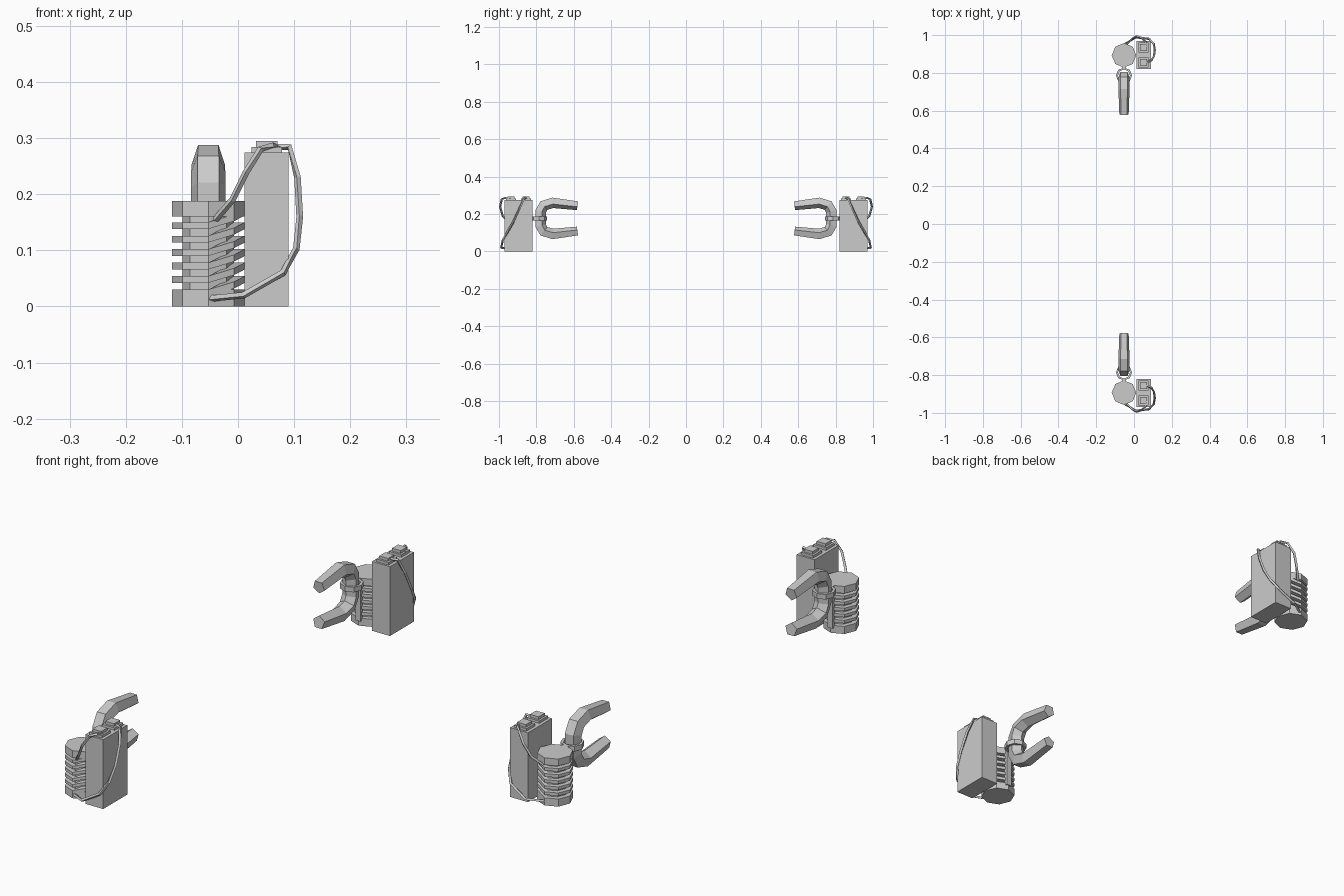
import bpy, bmesh
from math import sin, cos, pi
from mathutils import Vector

if "Cube" in bpy.data.objects:
    bpy.data.objects.remove(bpy.data.objects["Cube"])

CX, CY = -0.053, -0.893   # coil axis


def loft(name, rings, closed=False):
    """Skin a list of point rings; mirror the part to the far station."""
    bm = bmesh.new()
    vs = [[bm.verts.new(p) for p in r] for r in rings]
    n = len(vs[0])
    for i in range(len(vs) if closed else len(vs) - 1):
        a, b = vs[i], vs[(i + 1) % len(vs)]
        for j in range(n):
            k = (j + 1) % n
            bm.faces.new((a[j], a[k], b[k], b[j]))
    if not closed:
        bm.faces.new(vs[0][::-1])
        bm.faces.new(vs[-1])
    bmesh.ops.recalc_face_normals(bm, faces=bm.faces)
    me = bpy.data.meshes.new(name)
    bm.to_mesh(me)
    bm.free()
    ob = bpy.data.objects.new(name, me)
    bpy.context.collection.objects.link(ob)
    m = ob.modifiers.new("Mirror", 'MIRROR')
    m.use_axis = (False, True, False)
    m.use_mirror_merge = False
    return ob


def box(name, x0, x1, y0, y1, z0, z1):
    return loft(name, [[(x0, y0, z), (x1, y0, z), (x1, y1, z), (x0, y1, z)] for z in (z0, z1)])


def drum(name, r, z0, z1):
    return loft(name, [[(CX + r * cos(a * pi / 4), CY + r * sin(a * pi / 4), z)
                        for a in range(8)] for z in (z0, z1)])


def sweep(name, pts, radii, sides, hint):
    """Tube along a path; the first corner of the section points along side x tangent."""
    pts = [Vector(p) for p in pts]
    rings = []
    for i, p in enumerate(pts):
        t = Vector()
        if i > 0:
            t += (p - pts[i - 1]).normalized()
        if i < len(pts) - 1:
            t += (pts[i + 1] - p).normalized()
        t.normalize()
        u = (Vector(hint) - t * t.dot(Vector(hint))).normalized()
        v = u.cross(t)
        rings.append([p + radii[i] * (v * cos(2 * pi * k / sides) + u * sin(2 * pi * k / sides))
                      for k in range(sides)])
    return loft(name, rings)


# Coil: end caps, core and stepped winding
drum("coil_base", 0.065, 0, 0.030)
drum("coil_top", 0.065, 0.160, 0.188)
drum("coil_core", 0.046, 0.02, 0.17)
rings = []
for i in range(-2, 41):
    turn, step = divmod(i, 8)
    z = 0.042 + turn * 0.024 + {7: 0.014}.get(step, 0)
    c, s = cos(i * pi / 4), sin(i * pi / 4)
    rings.append([(CX + r * c, CY + r * s, z + h)
                  for r, h in ((0.040, 0), (0.065, 0), (0.065, 0.012), (0.040, 0.012))])
loft("coil_winding", rings)

# Battery with two stepped terminals
box("battery", 0.012, 0.09, -0.97, -0.82, 0, 0.274)
for i, y in enumerate((-0.935, -0.855)):
    box(f"terminal_base_{i}", 0.024, 0.078, y - 0.027, y + 0.027, 0.27, 0.284)
    box(f"terminal_tip_{i}", 0.032, 0.070, y - 0.019, y + 0.019, 0.28, 0.295)

# Horseshoe magnet, pentagonal section with the point on the inside
half = [(-0.580, 0.070), (-0.712, 0.086), (-0.762, 0.071), (-0.780, 0.038)]
path = [(CX, y, 0.177 + d) for y, d in half] + [(CX, y, 0.177 - d) for y, d in half[::-1]]
rad = [0.026, 0.031, 0.032, 0.032]
sweep("horseshoe_magnet", path, rad + rad[::-1], 5, (1, 0, 0))

# Holder: hoop around the magnet and strap down the coil
loft("holder_hoop", [[(CX + r * cos(a * pi / 4), -0.786 + r * sin(a * pi / 4), z)
                      for r, z in ((0.032, 0.167), (0.043, 0.167), (0.043, 0.187), (0.032, 0.187))]
                     for a in range(8)], closed=True)
box("holder_strap", CX - 0.011, CX + 0.011, -0.838, -0.824, 0.02, 0.187)

# Cables from the coil to the terminals
upper = [(-0.040, -0.950, 0.155), (-0.010, -0.980, 0.190), (0.015, -0.994, 0.240),
         (0.040, -0.985, 0.280), (0.060, -0.965, 0.287), (0.072, -0.940, 0.282)]
lower = [(0.065, -0.855, 0.284), (0.092, -0.866, 0.284), (0.106, -0.890, 0.230),
         (0.110, -0.922, 0.160), (0.104, -0.955, 0.103), (0.080, -0.980, 0.060),
         (0.010, -0.988, 0.020), (-0.050, -0.952, 0.014)]
sweep("upper_cable", upper, [0.006] * len(upper), 4, (0.3, 1, 0.2))
sweep("lower_cable", lower, [0.006] * len(lower), 4, (0.1, 1, 0.3))
